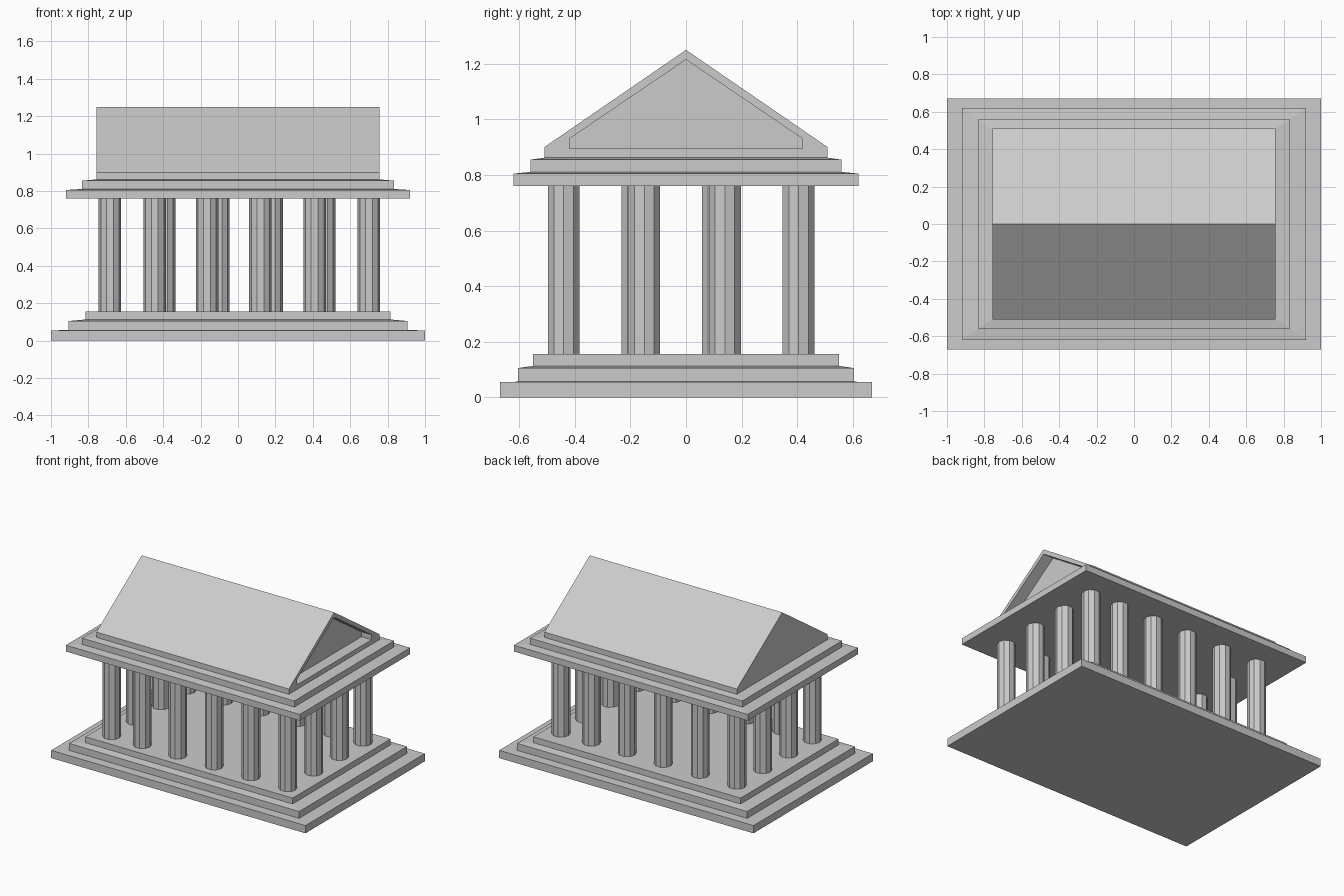
import bpy, bmesh, math

if "Cube" in bpy.data.objects:
    bpy.data.objects.remove(bpy.data.objects["Cube"])


def finish(bm, name):
    bmesh.ops.recalc_face_normals(bm, faces=bm.faces)
    me = bpy.data.meshes.new(name)
    bm.to_mesh(me)
    bm.free()
    ob = bpy.data.objects.new(name, me)
    bpy.context.collection.objects.link(ob)
    return ob


def loft(name, loops):
    """Skin a closed solid through equal-length loops, capping both ends."""
    bm = bmesh.new()
    rings = [[bm.verts.new(p) for p in loop] for loop in loops]
    n = len(rings[0])
    for a, b in zip(rings, rings[1:]):
        for i in range(n):
            j = (i + 1) % n
            bm.faces.new((a[i], a[j], b[j], b[i]))
    bm.faces.new(rings[0])
    bm.faces.new(rings[-1])
    return finish(bm, name)


def rect(hx, hy, z):
    return [(-hx, -hy, z), (hx, -hy, z), (hx, hy, z), (-hx, hy, z)]


# Three-step base, with slightly sloping upper tread
loft("stepped_base", [
    rect(1.0, 0.67, 0), rect(1.0, 0.67, 0.055),
    rect(0.905, 0.605, 0.056), rect(0.905, 0.605, 0.105),
    rect(0.815, 0.55, 0.113), rect(0.815, 0.55, 0.155)])

# Two-step slab carried by the columns
loft("entablature", [
    rect(0.92, 0.62, 0.76), rect(0.92, 0.62, 0.805),
    rect(0.835, 0.56, 0.811), rect(0.835, 0.56, 0.855),
    rect(0.757, 0.51, 0.862)])


# Gable roof with a recessed pediment on the right end only
def gable(x, hy, z0, z1, z2):
    return [(x, -hy, z0), (x, hy, z0), (x, hy, z1), (x, 0, z2), (x, -hy, z1)]


outer, inner = (0.51, 0.862, 0.90, 1.25), (0.42, 0.895, 0.93, 1.215)
loft("gable_roof", [gable(-0.757, *outer), gable(0.757, *outer),
                    gable(0.757, *inner), gable(0.677, *inner)])

# Ten-sided columns: front row and right side, then repeated by a half turn
cx, cy = 0.0075, -0.0175
front = [(x, -0.44) for x in (-0.685, -0.445, -0.165, 0.12, 0.41)]
right = [(0.70, y) for y in (-0.44, -0.15, 0.14)]
half = front + right
spots = half + [(2 * cx - x, 2 * cy - y) for x, y in half]


def decagon(x, y, z, r=0.06):
    return [(x + r * math.cos(i * math.tau / 10),
             y + r * math.sin(i * math.tau / 10), z) for i in range(10)]


for i, (x, y) in enumerate(spots):
    loft(f"column_{i + 1}", [decagon(x, y, 0.155), decagon(x, y, 0.76)])
